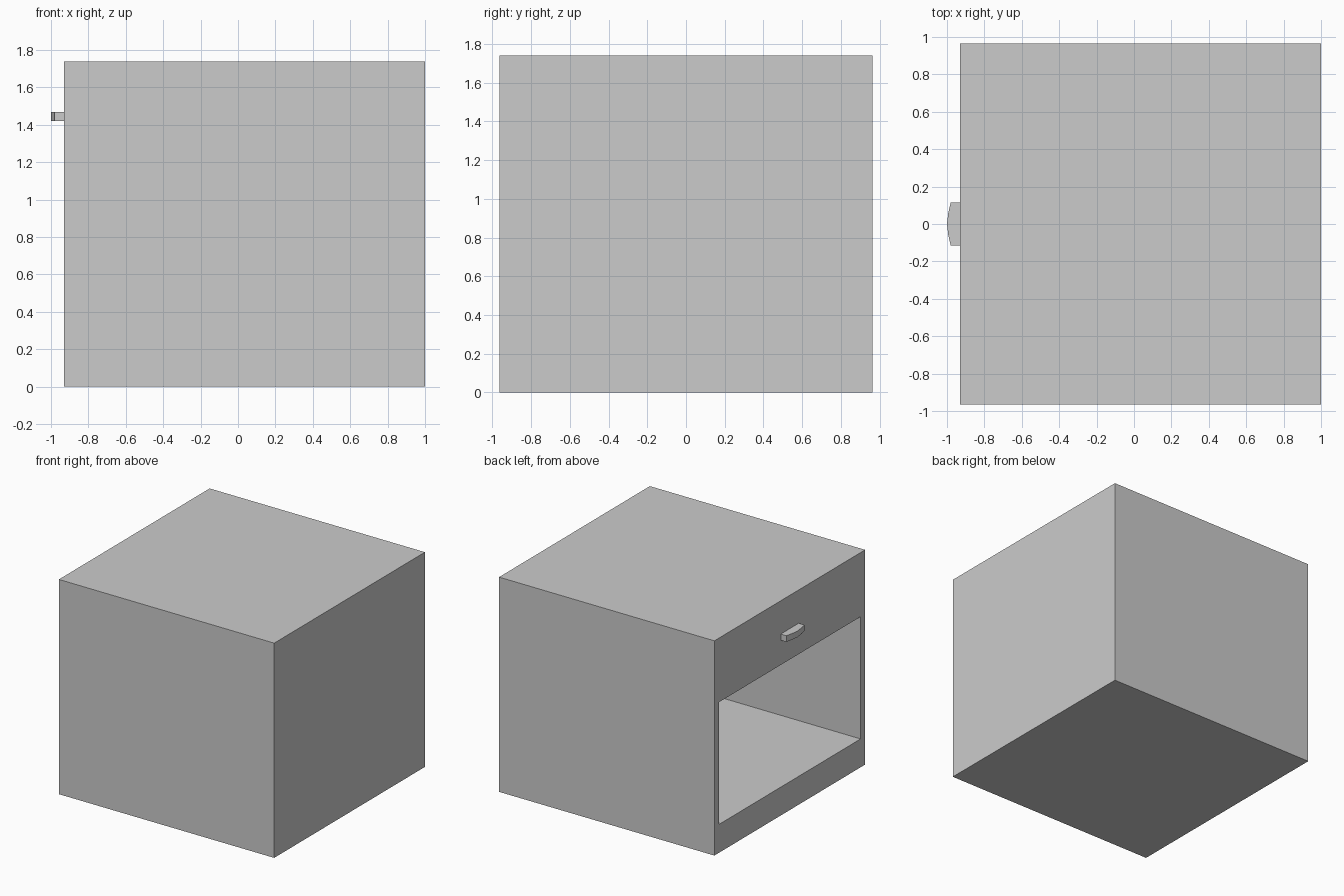
import bpy, bmesh

if "Cube" in bpy.data.objects:
    bpy.data.objects.remove(bpy.data.objects["Cube"])

X0, X1, Y, H = -0.93, 1.0, 0.965, 1.74   # cabinet bounds
WALL = 0.058


def box(name, lo, hi):
    bpy.ops.mesh.primitive_cube_add(size=1, location=[(a + b) / 2 for a, b in zip(lo, hi)])
    ob = bpy.context.object
    ob.name = name
    ob.scale = [b - a for a, b in zip(lo, hi)]
    bpy.ops.object.transform_apply(location=True, rotation=False, scale=True)
    return ob


# cabinet body with an open compartment on the -x side
cabinet = box("cabinet_body", (X0, -Y, 0), (X1, Y, H))
cutter = box("compartment_cutter", (X0 - 0.2, -Y + WALL, 0.23), (X1 - WALL, Y - WALL, 1.22))
cutter.hide_render = True
cutter.hide_set(True)
mod = cabinet.modifiers.new("compartment", "BOOLEAN")
mod.operation = "DIFFERENCE"
mod.solver = "EXACT"
mod.object = cutter

# drawer handle: bowed profile extruded upward
half = [(X0, 0.115), (-0.98, 0.115), (-0.993, 0.06)]
profile = half + [(-1.0, 0.0)] + [(x, -y) for x, y in reversed(half)]
bm = bmesh.new()
face = bm.faces.new([bm.verts.new((x, y, 1.42)) for x, y in profile])
ext = bmesh.ops.extrude_face_region(bm, geom=[face], use_keep_orig=True)
verts = [g for g in ext["geom"] if isinstance(g, bmesh.types.BMVert)]
bmesh.ops.translate(bm, verts=verts, vec=(0, 0, 0.05))
bmesh.ops.recalc_face_normals(bm, faces=bm.faces)
mesh = bpy.data.meshes.new("drawer_handle")
bm.to_mesh(mesh)
bm.free()
bpy.context.collection.objects.link(bpy.data.objects.new("drawer_handle", mesh))
